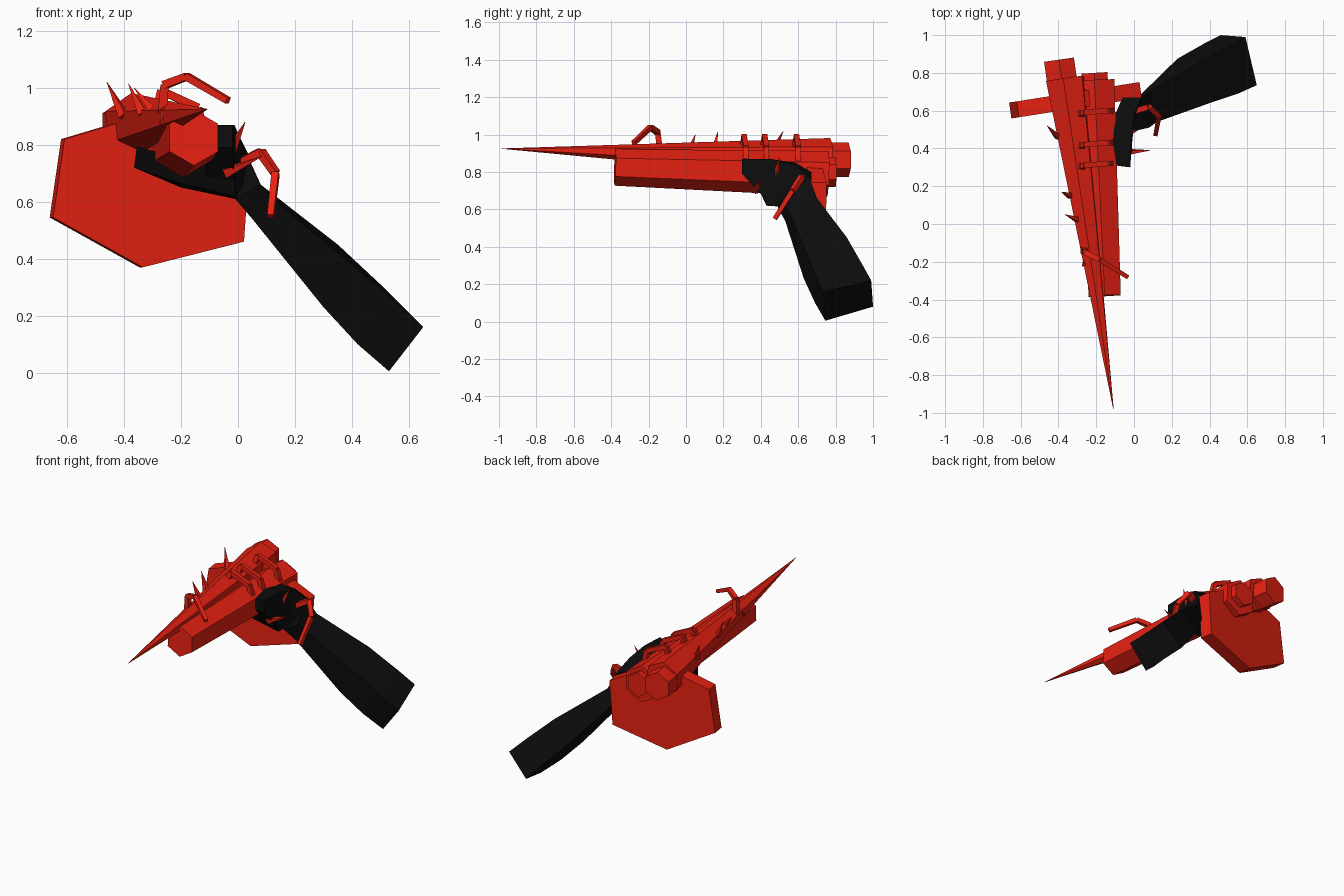
import bpy, bmesh, math
from mathutils import Vector


def material(name, rgb):
    m = bpy.data.materials.new(name)
    m.diffuse_color = (*rgb, 1)
    return m


RED = material("red", (0.80, 0.015, 0.006))
BLACK = material("black", (0.004, 0.004, 0.004))


def finish(name, bm, mat):
    bmesh.ops.recalc_face_normals(bm, faces=bm.faces)
    me = bpy.data.meshes.new(name)
    bm.to_mesh(me)
    bm.free()
    me.materials.append(mat)
    ob = bpy.data.objects.new(name, me)
    bpy.context.collection.objects.link(ob)
    return ob


def add_loft(bm, sections):
    rings = [[bm.verts.new(p) for p in s] for s in sections]
    n = len(rings[0])
    for a, b in zip(rings, rings[1:]):
        for i in range(n):
            j = (i + 1) % n
            bm.faces.new((a[i], a[j], b[j], b[i]))
    bm.faces.new(rings[0])
    bm.faces.new(rings[-1][::-1])


def ring(center, axis, r, n, phase):
    c, d = Vector(center), Vector(axis).normalized()
    up = Vector((0, 0, 1)) if abs(d.z) < 0.9 else Vector((0, 1, 0))
    u = d.cross(up).normalized()
    v = u.cross(d)
    return [c + r * (math.cos(t) * u + math.sin(t) * v)
            for t in (math.radians(phase) + math.tau * i / n for i in range(n))]


def rod(name, points, radii, n=6, phase=30, mat=RED):
    # straight tapered segments between successive points
    bm = bmesh.new()
    for k in range(len(points) - 1):
        a, b = Vector(points[k]), Vector(points[k + 1])
        add_loft(bm, [ring(a, b - a, radii[k], n, phase),
                      ring(b, b - a, radii[k + 1], n, phase)])
    return finish(name, bm, mat)


def loft(name, sections, mat):
    bm = bmesh.new()
    add_loft(bm, sections)
    return finish(name, bm, mat)


# Long lance point and its pommel
rod("lance_point", [(-0.365, 0.77, 0.87), (-0.108, -0.985, 0.925)], [0.112, 0.001], phase=25)
rod("lance_pommel", [(-0.38, 0.75, 0.865), (-0.397, 0.87, 0.865)], [0.092, 0.092], phase=30)

# Lower barrel, its end cap
rod("barrel", [(-0.21, 0.76, 0.79), (-0.155, -0.38, 0.825)], [0.122, 0.098], phase=30)
rod("barrel_cap", [(-0.205, 0.72, 0.80), (-0.21, 0.80, 0.80)], [0.08, 0.08], phase=30)

# Hexagonal shield behind the hand
outline = [(-0.615, 0.82), (-0.655, 0.545), (-0.34, 0.37),
           (0.015, 0.46), (0.035, 0.745), (-0.28, 0.92)]
loft("shield", [[(x + s * 0.006, 0.655 + 0.157 * (x + 0.31) - s * 0.042, z) for x, z in outline]
                for s in (-1, 1)], RED)

# Straps bridging lance and barrel
for i, y in enumerate((0.31, 0.42, 0.59)):
    rod(f"strap_{i + 1}", [(-0.285, y - 0.01, 0.92), (-0.27, y, 0.99),
                           (-0.14, y + 0.01, 0.93), (-0.12, y + 0.01, 0.85)],
        [0.022, 0.02, 0.02, 0.02], n=4, phase=45)

# Bent hooks
rod("front_hook", [(-0.265, -0.14, 0.91), (-0.258, -0.15, 1.01),
                   (-0.18, -0.19, 1.04), (-0.035, -0.28, 0.955)],
    [0.024, 0.02, 0.018, 0.016], n=4, phase=45)
rod("wrist_hook", [(-0.06, 0.58, 0.70), (0.08, 0.62, 0.775),
                   (0.132, 0.57, 0.70), (0.115, 0.475, 0.55)],
    [0.024, 0.02, 0.018, 0.016], n=4, phase=45)

# Thorns on the lance and the hand
thorns = [((-0.40, 0.46, 0.90), (-0.46, 0.52, 1.02)),
          ((-0.335, 0.15, 0.91), (-0.385, 0.17, 1.015)),
          ((-0.29, 0.02, 0.91), (-0.365, 0.05, 1.00)),
          ((-0.25, -0.20, 0.92), (-0.275, -0.225, 0.87)),
          ((-0.05, 0.38, 0.70), (0.085, 0.39, 0.76)),
          ((-0.03, 0.48, 0.77), (0.025, 0.50, 0.88))]
for i, (a, b) in enumerate(thorns):
    rod(f"thorn_{i + 1}", [a, b], [0.022, 0.001], n=4)

# Forearm: four-sided, widening from wrist to cut end
loft("forearm", [
    [(0.08, 0.51, 0.66), (0.03, 0.66, 0.77), (-0.04, 0.66, 0.66), (-0.01, 0.49, 0.61)],
    [(0.12, 0.54, 0.61), (0.08, 0.70, 0.66), (0.03, 0.68, 0.58), (0.05, 0.53, 0.54)],
    [(0.40, 0.64, 0.38), (0.35, 0.86, 0.45), (0.23, 0.875, 0.33), (0.30, 0.63, 0.23)],
    [(0.55, 0.69, 0.25), (0.50, 0.94, 0.31), (0.38, 0.96, 0.17), (0.42, 0.69, 0.10)],
    [(0.65, 0.735, 0.16), (0.59, 0.99, 0.22), (0.46, 1.0, 0.08), (0.53, 0.745, 0.005)],
], BLACK)

# Palm beside the barrel, tapering back to the wrist
loft("palm", [
    [(-0.02, 0.30, 0.87), (-0.10, 0.31, 0.86), (-0.10, 0.31, 0.79), (-0.02, 0.30, 0.79)],
    [(-0.012, 0.45, 0.87), (-0.11, 0.45, 0.87), (-0.12, 0.43, 0.65), (-0.01, 0.43, 0.65)],
    [(0.0, 0.58, 0.84), (-0.10, 0.58, 0.85), (-0.10, 0.55, 0.63), (0.0, 0.53, 0.61)],
    [(0.04, 0.67, 0.76), (-0.06, 0.67, 0.80), (-0.06, 0.66, 0.66), (0.04, 0.66, 0.66)],
], BLACK)

# Fingers curling under the barrel and up its far side
loft("fingers", [
    [(-0.01, 0.38, 0.75), (-0.01, 0.60, 0.75), (-0.01, 0.58, 0.61), (-0.01, 0.43, 0.62)],
    [(-0.20, 0.37, 0.75), (-0.20, 0.58, 0.75), (-0.20, 0.58, 0.65), (-0.20, 0.42, 0.665)],
    [(-0.355, 0.38, 0.795), (-0.355, 0.55, 0.795), (-0.365, 0.55, 0.72), (-0.365, 0.40, 0.72)],
], BLACK)
